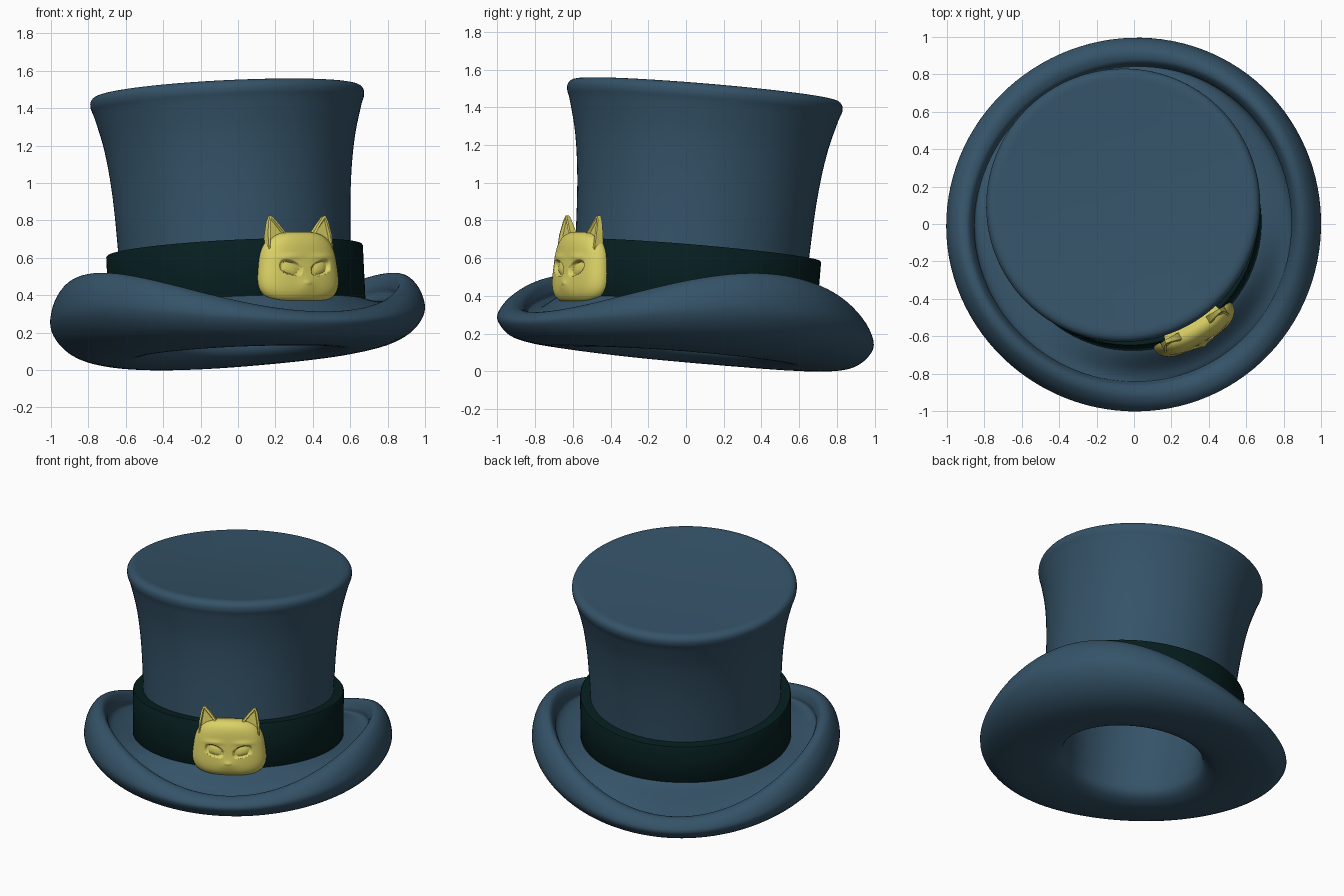
import bpy
import bmesh
from math import sin, cos, pi, radians, exp, copysign
from mathutils import Matrix, Vector

if "Cube" in bpy.data.objects:
    bpy.data.objects.remove(bpy.data.objects["Cube"], do_unlink=True)

# The whole hat leans back and is turned towards its left
PIVOT = Vector((0, 0, 0.25))
POSE = (Matrix.Rotation(radians(30), 4, 'Z') @ Matrix.Translation(PIVOT)
        @ Matrix.Rotation(radians(-5.5), 4, 'X') @ Matrix.Translation(-PIVOT))


def material(name, rgb):
    mat = bpy.data.materials.new(name)
    mat.use_nodes = True
    mat.diffuse_color = (*rgb, 1)
    node = next(n for n in mat.node_tree.nodes if n.type == 'BSDF_PRINCIPLED')
    node.inputs["Base Color"].default_value = (*rgb, 1)
    node.inputs["Roughness"].default_value = 0.7
    return mat


FELT = material("blue_felt", (0.035, 0.086, 0.138))
RIBBON = material("dark_green_ribbon", (0.002, 0.013, 0.014))
GOLD = material("yellow_gold", (0.71, 0.64, 0.13))


def finish(bm, name, mat, sharp=40):
    bmesh.ops.remove_doubles(bm, verts=bm.verts, dist=3e-4)
    bmesh.ops.recalc_face_normals(bm, faces=bm.faces)
    mesh = bpy.data.meshes.new(name)
    bm.to_mesh(mesh)
    bm.free()
    mesh.materials.append(mat)
    mesh.shade_smooth()
    mesh.set_sharp_from_angle(angle=radians(sharp))
    obj = bpy.data.objects.new(name, mesh)
    bpy.context.collection.objects.link(obj)
    obj.matrix_world = POSE
    return obj


def smooth_path(points, steps=5):
    """Catmull-Rom curve through (radius, height) points."""
    p = [Vector(q) for q in points]
    p = [p[0]] + p + [p[-1]]
    out = []
    for a, b, c, d in zip(p, p[1:], p[2:], p[3:]):
        for k in range(steps):
            t = k / steps
            out.append(0.5 * (2 * b + (c - a) * t + (2 * a - 5 * b + 4 * c - d) * t ** 2
                              + (3 * b - a - 3 * c + d) * t ** 3))
    return out + [p[-1]]


def bridge_rings(bm, rings, closed=False):
    pairs = list(zip(rings, rings[1:]))
    if closed:
        pairs.append((rings[-1], rings[0]))
    for a, b in pairs:
        n = len(a)
        for i in range(n):
            j = (i + 1) % n
            bm.faces.new((a[i], a[j], b[j], b[i]))


def revolve(name, mat, profile, segments=112, closed=False, sharp=40):
    """Sweep profile(angle) around the vertical axis."""
    bm = bmesh.new()
    columns = []
    for i in range(segments):
        a = 2 * pi * i / segments
        columns.append([bm.verts.new((max(r, 1e-4) * cos(a), max(r, 1e-4) * sin(a), z))
                        for r, z in profile(a)])
    bridge_rings(bm, list(zip(*columns)), closed)
    return finish(bm, name, mat, sharp)


# Rolled brim: low at front and back, curled up at the sides
LIP = [(0.45, 0.22), (0.465, 0.14), (0.52, 0.096)]
FRONT = LIP + [(0.62, 0.072), (0.80, 0.07), (0.93, 0.092), (1.0, 0.16), (0.975, 0.207),
               (0.92, 0.225), (0.87, 0.208), (0.848, 0.18), (0.835, 0.185),
               (0.78, 0.225), (0.69, 0.335), (0.60, 0.36)]
SIDE = LIP + [(0.62, 0.078), (0.80, 0.11), (0.93, 0.188), (1.0, 0.30), (0.99, 0.42),
              (0.94, 0.502), (0.885, 0.51), (0.852, 0.45), (0.848, 0.40),
              (0.80, 0.365), (0.69, 0.345), (0.60, 0.36)]
BACK = LIP + [(0.62, 0.076), (0.80, 0.075), (0.93, 0.098), (1.0, 0.172), (0.975, 0.222),
              (0.92, 0.243), (0.87, 0.227), (0.848, 0.20), (0.835, 0.21),
              (0.78, 0.27), (0.69, 0.375), (0.60, 0.39)]


def brim_profile(angle):
    w = cos(angle) ** 2
    ends = FRONT if sin(angle) < 0 else BACK
    return smooth_path([Vector(e).lerp(Vector(s), w) for e, s in zip(ends, SIDE)])


revolve("brim", FELT, brim_profile, sharp=80)

# Hollow inside of the crown
revolve("inner_lining", FELT, lambda a: [(0.45, 0.22), (0.48, 0.7), (0.55, 1.38), (0, 1.38)])

# Flared crown with a rounded rim and a dished top
crown = smooth_path([(0.615, 0.30), (0.62, 0.60), (0.637, 0.95), (0.668, 1.20),
                     (0.712, 1.38), (0.732, 1.44), (0.727, 1.478), (0.695, 1.498),
                     (0.62, 1.496), (0.35, 1.483), (0.12, 1.477), (0, 1.476)])
revolve("crown", FELT, lambda a: crown, sharp=80)

# Ribbon band
band = [(0.60, 0.33), (0.68, 0.33), (0.687, 0.34), (0.687, 0.636), (0.682, 0.642), (0.60, 0.645)]
revolve("hat_band", RIBBON, lambda a: band, closed=True)


# Cat-face badge: a rounded shield with sunken eyes and a small muzzle
HEAD_Z, HALF_H, HALF_W = 0.485, 0.19, 0.238


def bump(u, z, cu, cz, ru, rz):
    return exp(-((u - cu) / ru) ** 2 - ((z - cz) / rz) ** 2)


def face_depth(u, z, rho):
    depth = 0.69 + 0.07 * (1 - rho ** 5) ** 0.5 - 0.03 * (u / HALF_W) ** 2
    du = abs(u) - 0.092
    dz = z - 0.472 - 0.25 * du
    d = (abs(du) / 0.066) ** 2.4 + (abs(dz) / (0.046 if dz > 0 else 0.036)) ** 2.4
    if d < 1:
        t = min(1, (1 - d) * 1.8)
        depth -= 0.024 * t * t * (3 - 2 * t) - 0.010 * max(0, 1 - d * 1.6)
    depth += 0.008 * bump(u, z, 0, 0.385, 0.05, 0.04)
    depth += 0.008 * bump(u, z, 0, 0.395, 0.014, 0.010)
    depth += 0.006 * bump(abs(u), z, 0.10, 0.535, 0.06, 0.016)
    return depth


def head_point(angle, rho):
    c, s = cos(angle), sin(angle)
    v = copysign(abs(s) ** 0.62, s)
    width = HALF_W * (0.99 - 0.10 * v)
    return width * copysign(abs(c) ** 0.62, c) * rho, HEAD_Z + HALF_H * v * rho


bm = bmesh.new()
SEGS, RINGS = 144, 56
rings = []
for k in range(RINGS + 1):
    rho = max(sin(pi / 2 * k / RINGS) ** 0.9, 1e-4)
    ring = []
    for i in range(SEGS):
        u, z = head_point(2 * pi * i / SEGS, rho)
        ring.append(bm.verts.new((u, -face_depth(u, z, min(rho, 1)), z)))
    rings.append(ring)
back = [bm.verts.new((v.co.x * 0.97, v.co.y + 0.045, HEAD_Z + (v.co.z - HEAD_Z) * 0.97))
        for v in rings[-1]]
bridge_rings(bm, rings + [back])
bm.faces.new(back)
finish(bm, "badge_face", GOLD, 50)

# Pointed ears with a hollow front
EAR = [(0.198, 0.58), (0.197, 0.66), (0.185, 0.73), (0.170, 0.763), (0.155, 0.757),
       (0.115, 0.71), (0.070, 0.65), (0.070, 0.58)]
for side, label in ((1, "left"), (-1, "right")):
    bm = bmesh.new()
    face = bm.faces.new([bm.verts.new((side * u, -0.66, z)) for u, z in EAR])
    moved = bmesh.ops.extrude_face_region(bm, geom=[face])["geom"]
    bmesh.ops.translate(bm, vec=(0, -0.05, 0),
                        verts=[g for g in moved if isinstance(g, bmesh.types.BMVert)])
    front = [g for g in moved if isinstance(g, bmesh.types.BMFace)]
    bmesh.ops.recalc_face_normals(bm, faces=bm.faces)
    bmesh.ops.inset_region(bm, faces=front, thickness=0.012, depth=0.004)
    bmesh.ops.inset_region(bm, faces=front, thickness=0.006, depth=-0.02)
    # Thin the ear towards its tip
    for v in bm.verts:
        t = max(0, (v.co.z - 0.62) / 0.14)
        v.co.y = -0.68 + (v.co.y + 0.68) * (1 - 0.6 * t)
    finish(bm, label + "_badge_ear", GOLD, 45)
